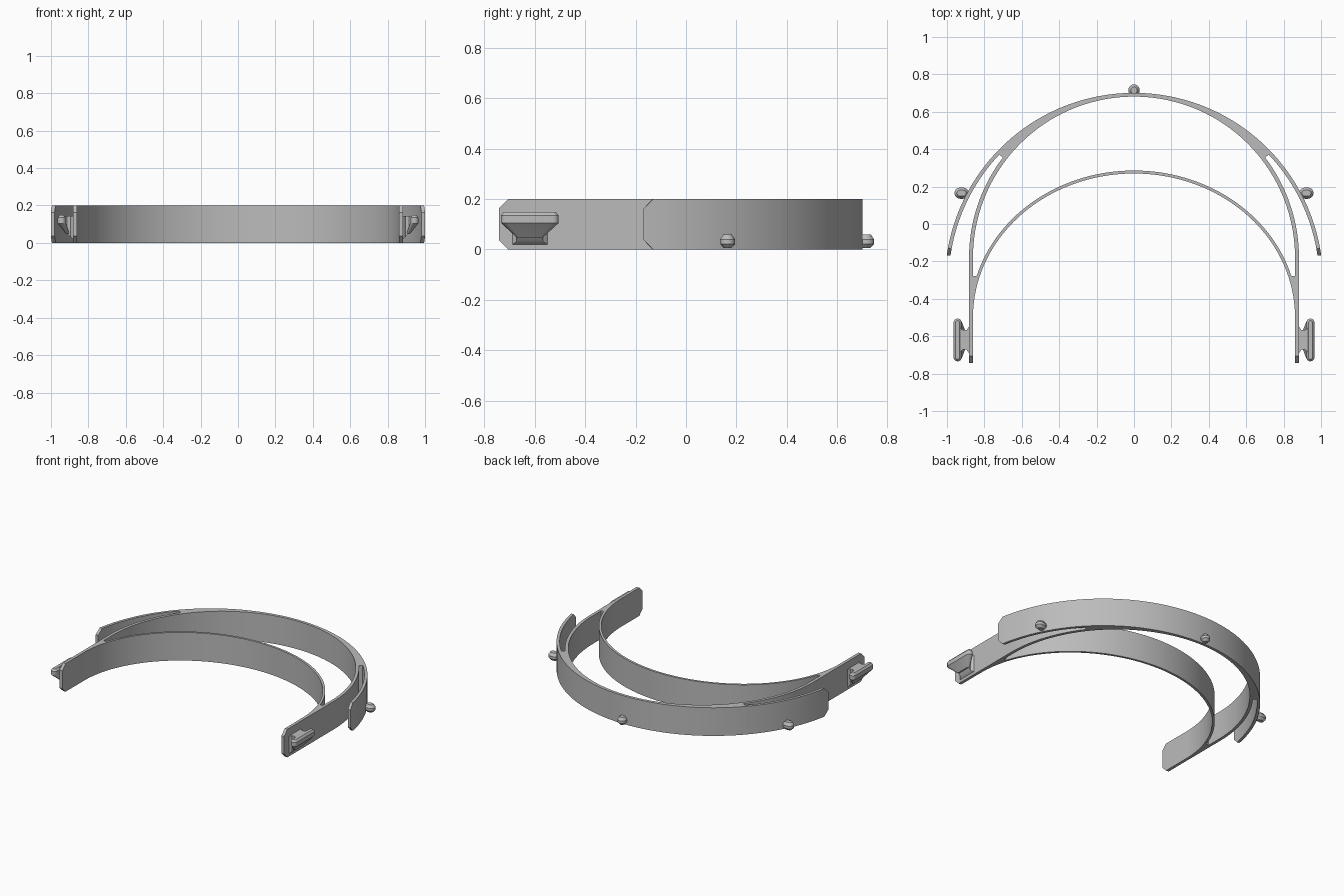
import bpy, bmesh
from math import sin, cos, sqrt, pi, radians

if "Cube" in bpy.data.objects:
    bpy.data.objects.remove(bpy.data.objects["Cube"])

grey = bpy.data.materials.new("plain_grey")
grey.use_nodes = True
grey.diffuse_color = (0.5, 0.5, 0.5, 1)
grey.node_tree.nodes["Principled BSDF"].inputs["Base Color"].default_value = (0.5, 0.5, 0.5, 1)

HEIGHT = 0.2
CHAMFER = 0.037
WALL_IN, WALL_OUT = 0.861, 0.882      # inner frame radii
FRAME_Y = -0.18                       # centre of the inner frame curve
VISOR_R, VISOR_DROP = 1.011, 0.13     # outer arc radius, centre below the frame's
SPLIT = radians(52.6)                 # where the wing leaves the frame
TEMPLE_Y, JOIN_Y, END_Y = -0.5, -0.278, -0.742


def loft(name, rings, mirrored=False):
    """Skin a list of equal-length rings and cap both ends."""
    bm = bmesh.new()
    rows = [[bm.verts.new(p) for p in ring] for ring in rings]
    n = len(rows[0])
    for a, b in zip(rows, rows[1:]):
        for i in range(n):
            j = (i + 1) % n
            bm.faces.new((a[i], a[j], b[j], b[i]))
    bm.faces.new(rows[0][::-1])
    bm.faces.new(rows[-1])
    bmesh.ops.recalc_face_normals(bm, faces=bm.faces[:])
    mesh = bpy.data.meshes.new(name)
    bm.to_mesh(mesh)
    bm.free()
    mesh.materials.append(grey)
    mesh.shade_smooth()
    mesh.set_sharp_from_angle(angle=radians(30))
    obj = bpy.data.objects.new(name, mesh)
    bpy.context.collection.objects.link(obj)
    if mirrored:
        obj.modifiers.new("Mirror", 'MIRROR')
    return obj


def band(name, stations, mirrored=False):
    """Upright strip; each station is (inner xy, outer xy, height inset)."""
    loft(name, [[(*a, c), (*b, c), (*b, HEIGHT - c), (*a, HEIGHT - c)]
                for a, b, c in stations], mirrored)


def stadium(cx, cy, z, half, r, along_y=False, steps=8):
    """Round-ended slot outline."""
    pts = []
    for end in (1, -1):
        for k in range(steps + 1):
            a = -pi / 2 + pi * k / steps
            u, v = end * (half + r * cos(a)), end * r * sin(a)
            pts.append((cx - v, cy + u, z) if along_y else (cx + u, cy + v, z))
    return pts


def polar(t, r):
    return (r * sin(t), FRAME_Y + r * cos(t))


def visor_radius(t):
    return sqrt(VISOR_R ** 2 - (VISOR_DROP * sin(t)) ** 2) - VISOR_DROP * cos(t)


def span(a, b, n):
    return [a + (b - a) * k / n for k in range(n + 1)]


def temple(y, a, b):
    """Half width of the forehead ellipse at a given y."""
    return a * sqrt(max(0, 1 - ((y - TEMPLE_Y) / b) ** 2)) if y > TEMPLE_Y else a


# Crescent where frame and visor are one piece
band("visor_crescent", [(polar(t, WALL_IN), polar(t, visor_radius(t)), 0)
                        for t in span(-SPLIT, SPLIT, 56)])

# Free wings continuing the outer arc, with chamfered tips
tip = radians(89.3)
angles = span(SPLIT, tip - CHAMFER, 20) + [tip]
band("visor_wing", [(polar(t, visor_radius(t) - 0.02), polar(t, visor_radius(t)),
                     CHAMFER if t == tip else 0) for t in angles], True)

# Inner frame walls running down to the arms
wall = [(polar(t, WALL_IN), polar(t, WALL_OUT), 0) for t in span(SPLIT, pi / 2, 20)]
wall.append(((WALL_IN, JOIN_Y), (WALL_OUT, JOIN_Y), 0))
band("frame_wall", wall, True)

# Arms, thickened where the forehead band joins, with chamfered ends
arm_ys = span(JOIN_Y, TEMPLE_Y, 12) + [END_Y + CHAMFER, END_Y]
band("arm", [((temple(y, WALL_IN, 0.77), y), (WALL_OUT, y),
              CHAMFER if y == END_Y else 0) for y in arm_ys], True)

# Forehead band
reach = pi / 2 - 0.285
band("forehead_band", [((WALL_IN * sin(t), TEMPLE_Y + 0.77 * cos(t)),
                        (0.877 * sin(t), TEMPLE_Y + 0.786 * cos(t)), 0)
                       for t in span(-reach, reach, 64)])

# Small pegs low on the outer arc
PEG = ((0.005, 0.014), (0.022, 0.03), (0.04, 0.03), (0.06, 0.016))
loft("side_peg", [stadium(0.922, 0.165, z, 0.008, r) for z, r in PEG], True)
loft("back_peg", [stadium(0, 0.715, z, 0.002, r, True) for z, r in PEG])

# Strap hooks: a round-ended bar tapering down towards the arm
BAR = ((0.048, 0.042, 0.01, 0.91), (0.105, 0.0925, 0.022, 0.943),
       (0.135, 0.0925, 0.022, 0.943), (0.148, 0.0925, 0.011, 0.943))
loft("hook_bar", [stadium(x, -0.62, z, half, r, True) for z, half, r, x in BAR], True)

# Flared neck joining each hook to its arm
NECK = ((0.875, 0.075, 0.016), (0.886, 0.066, 0.022), (0.896, 0.052, 0.032),
        (0.915, 0.052, 0.052), (0.925, 0.06, 0.07), (0.935, 0.07, 0.09))
loft("hook_neck", [[(x, -0.62 - h, low), (x, -0.62 + h, low),
                    (x, -0.62 + h, 0.145), (x, -0.62 - h, 0.145)]
                   for x, h, low in NECK], True)
